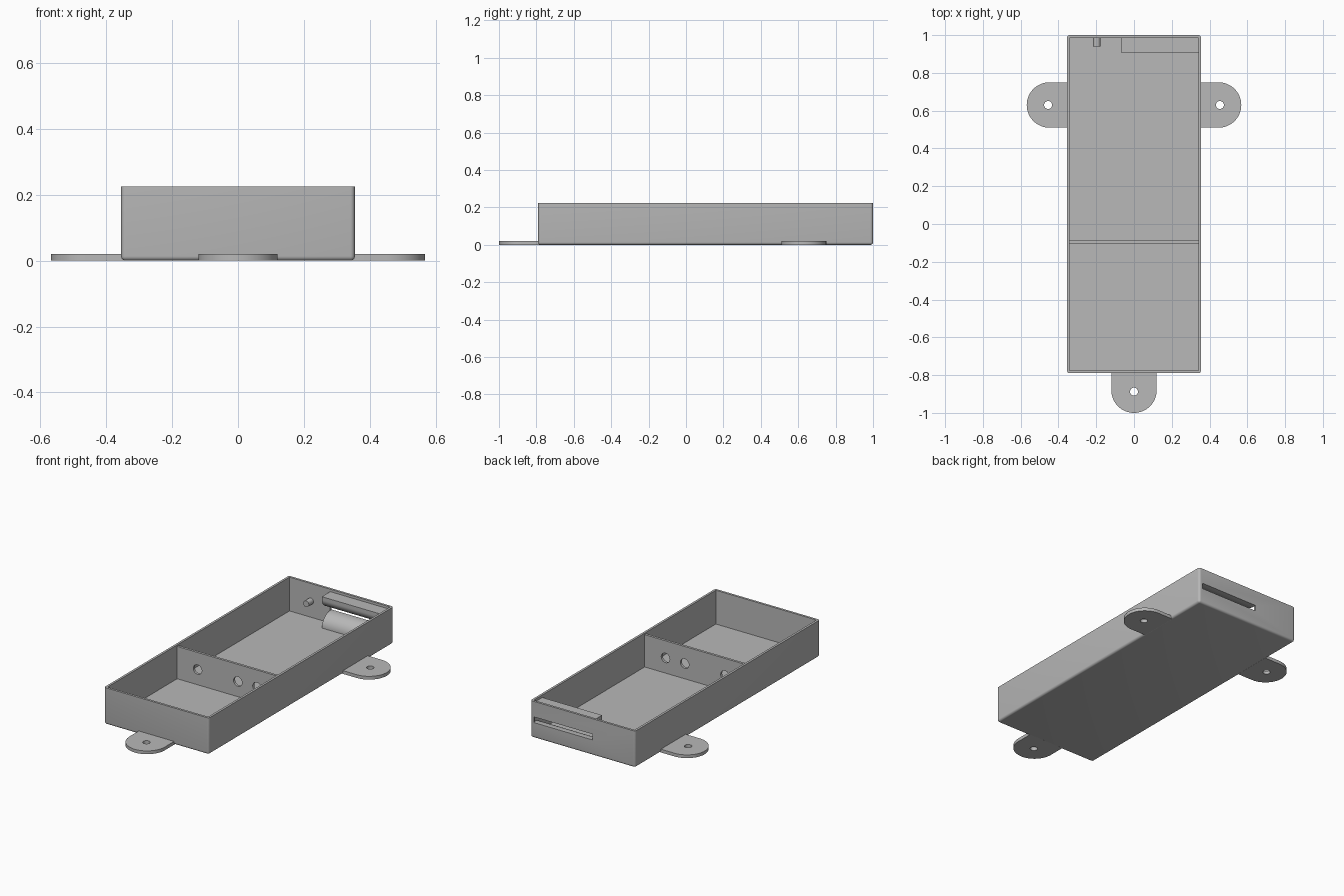
import bpy, bmesh, math
from mathutils import Matrix

cube = bpy.data.objects.get("Cube")
if cube:
    bpy.data.objects.remove(cube, do_unlink=True)

grey = bpy.data.materials.new("light grey plastic")
grey.use_nodes = True
GREY = (0.48, 0.48, 0.48, 1)
grey.diffuse_color = GREY
grey.node_tree.nodes["Principled BSDF"].inputs["Base Color"].default_value = GREY


def finish(name, bm):
    bmesh.ops.recalc_face_normals(bm, faces=bm.faces)
    me = bpy.data.meshes.new(name)
    bm.to_mesh(me)
    bm.free()
    ob = bpy.data.objects.new(name, me)
    bpy.context.collection.objects.link(ob)
    me.materials.append(grey)
    return ob


def box(name, lo, hi, rounding=0):
    bm = bmesh.new()
    bmesh.ops.create_cube(bm, size=1)
    for v in bm.verts:
        v.co = [lo[i] if v.co[i] < 0 else hi[i] for i in range(3)]
    if rounding:
        # round every edge except the open top rim
        edges = [e for e in bm.edges if any(v.co.z < hi[2] - 1e-5 for v in e.verts)]
        bmesh.ops.bevel(bm, geom=edges, offset=rounding, segments=5,
                        profile=0.5, affect='EDGES')
    return finish(name, bm)


def rod(name, centre, radius, length, axis):
    bm = bmesh.new()
    rot = Matrix.Rotation(math.pi / 2, 4, 'X') if axis == 'Y' else Matrix()
    bmesh.ops.create_cone(bm, cap_ends=True, segments=32, radius1=radius, radius2=radius,
                          depth=length, matrix=Matrix.Translation(centre) @ rot)
    return finish(name, bm)


def prism(name, points, direction):
    """Extrude a closed outline of 3D points along a direction."""
    bm = bmesh.new()
    face = bm.faces.new([bm.verts.new(p) for p in points])
    ext = bmesh.ops.extrude_face_region(bm, geom=[face])
    bmesh.ops.translate(bm, vec=direction,
                        verts=[g for g in ext["geom"] if isinstance(g, bmesh.types.BMVert)])
    return finish(name, bm)


def cut(ob, cutter):
    mod = ob.modifiers.new("cut", 'BOOLEAN')
    mod.operation, mod.solver, mod.object = 'DIFFERENCE', 'EXACT', cutter
    bpy.context.view_layer.objects.active = ob
    bpy.ops.object.modifier_apply(modifier=mod.name)
    bpy.data.objects.remove(cutter, do_unlink=True)


W, Y0, Y1, H = 0.355, -0.79, 1.0, 0.225      # outer tray
T, FLOOR = 0.014, 0.018                      # wall and floor thickness
SLOT_X, SLOT_LO, SLOT_HI = -0.065, 0.095, 0.13

# open tray with a slot through the back wall
tray = box("tray", (-W, Y0, 0), (W, Y1, H), 0.014)
cut(tray, box("cavity", (-W + T, Y0 + T, FLOOR), (W - T, Y1 - T, H + 0.1)))
cut(tray, box("slot", (SLOT_X, Y1 - 0.05, SLOT_LO), (0.332, Y1 + 0.05, SLOT_HI)))
parts = [tray]

# divider with three wire holes
divider = box("divider", (-W + T / 2, -0.102, FLOOR - 0.005), (W - T / 2, -0.087, 0.216))
for x in (-0.203, 0.07, 0.2):
    cut(divider, rod("hole", (x, -0.095, 0.111), 0.029, 0.1, 'Y'))
parts.append(divider)

# rounded guides below and above the slot
back, front = Y1 - T + 0.002, 0.905
depth = Y1 - T - front
arc = [math.radians(a) for a in range(0, 91, 6)]


def guide(name, z_base, z_lip, z_flat):
    pts = [(SLOT_X, back, z_flat), (SLOT_X, front, z_flat)]
    pts += [(SLOT_X, Y1 - T - depth * math.cos(a),
             z_base + (z_lip - z_base) * math.sin(a)) for a in arc]
    pts.append((SLOT_X, back, z_lip))
    return prism(name, pts, (W - T / 2 - SLOT_X, 0, 0))


parts.append(guide("lower_slot_guide", FLOOR, SLOT_LO, FLOOR - 0.005))
parts.append(guide("upper_slot_guide", 0.19, SLOT_HI, 0.21))

# small peg on the back wall
parts.append(rod("back_wall_peg", (-0.197, 0.966, 0.117), 0.019, 0.052, 'Y'))


# flat mounting ears with screw holes
def ear(name, x, y, angle):
    r, reach = 0.12, 0.12
    # local outline points along +x from the tray wall
    outline = [(-0.01, -r)]
    outline += [(reach - 0.027 + r * math.cos(math.radians(a)), r * math.sin(math.radians(a)))
                for a in range(-90, 91, 6)]
    outline.append((-0.01, r))
    ob = prism(name, [(p[0], p[1], 0) for p in outline], (0, 0, 0.02))
    cut(ob, rod("screw_hole", (0.1, 0, 0.01), 0.021, 0.1, 'Z'))
    ob.data.transform(Matrix.Translation((x, y, 0)) @ Matrix.Rotation(math.radians(angle), 4, 'Z'))
    return ob


parts.append(ear("left_ear", W, 0.63, 0))
parts.append(ear("right_ear", -W, 0.63, 180))
parts.append(ear("front_ear", 0, Y0 + 0.003, -90))

# smooth curves, keep crisp edges
bpy.ops.object.select_all(action='DESELECT')
for ob in parts:
    ob.select_set(True)
bpy.context.view_layer.objects.active = tray
bpy.ops.object.shade_smooth_by_angle(angle=math.radians(30))
